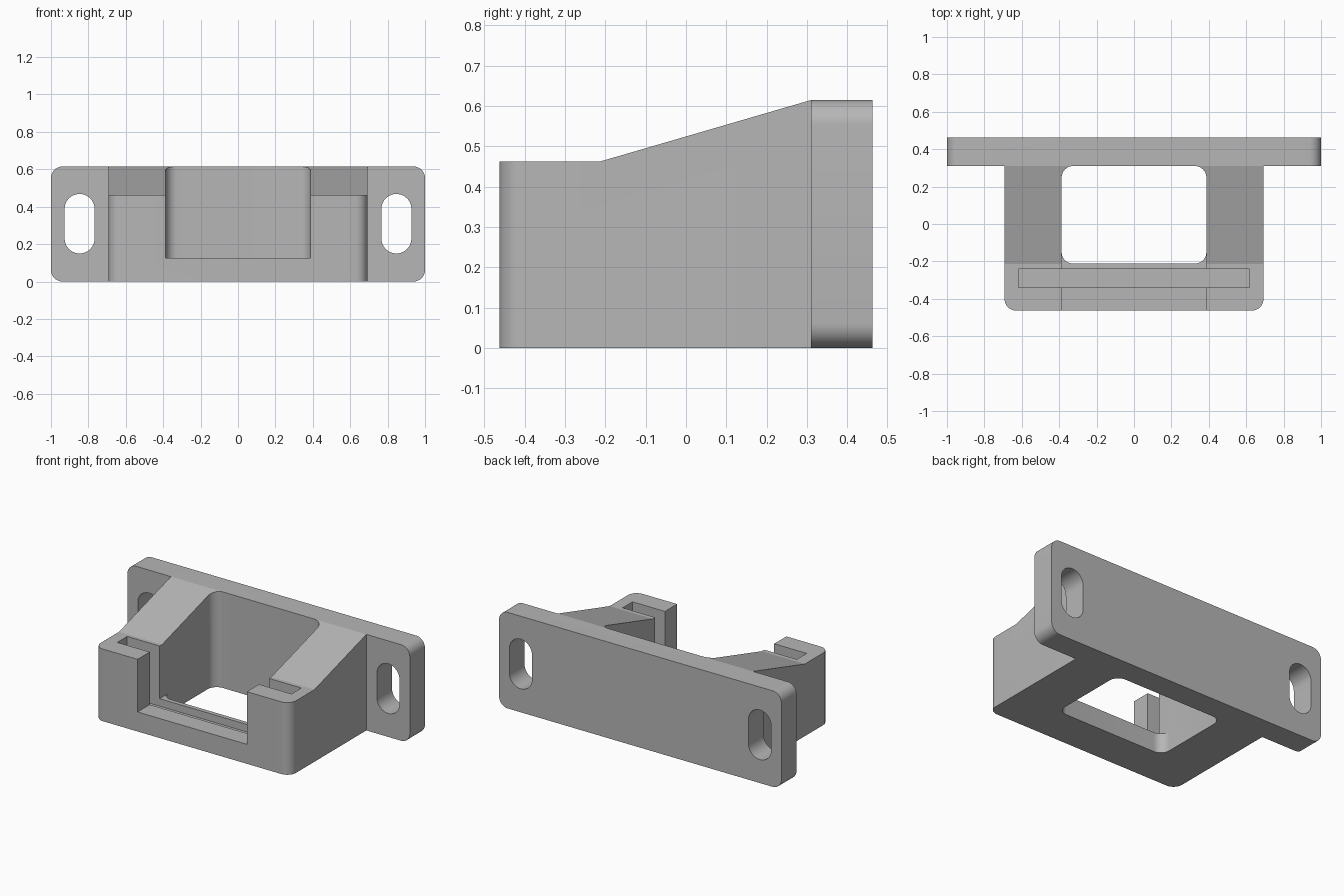
import bpy, bmesh, math

if "Cube" in bpy.data.objects:
    bpy.data.objects.remove(bpy.data.objects["Cube"], do_unlink=True)

grey = bpy.data.materials.new("plain_grey")
grey.use_nodes = True
grey.diffuse_color = (0.47, 0.47, 0.47, 1)
grey.node_tree.nodes["Principled BSDF"].inputs["Base Color"].default_value = grey.diffuse_color

HEIGHT = 0.615
PLATE_FRONT, PLATE_BACK = 0.31, 0.463
BODY_FRONT, BODY_X = -0.463, 0.692
POCKET_X, SILL = 0.387, 0.125
ROUND = 0.062


def finish(name, bm):
    bmesh.ops.recalc_face_normals(bm, faces=bm.faces)
    mesh = bpy.data.meshes.new(name)
    bm.to_mesh(mesh)
    bm.free()
    mesh.materials.append(grey)
    obj = bpy.data.objects.new(name, mesh)
    bpy.context.collection.objects.link(obj)
    return obj


def round_edges(bm, axis, radius, keep=lambda v: True):
    """Round the edges that run along one axis."""
    edges = []
    for e in bm.edges:
        d = (e.verts[1].co - e.verts[0].co).normalized()
        if abs(d[axis]) > 0.99 and all(keep(v.co) for v in e.verts):
            edges.append(e)
    bmesh.ops.bevel(bm, geom=edges, offset=radius, segments=10,
                    profile=0.5, affect='EDGES', clamp_overlap=False)
    bmesh.ops.remove_doubles(bm, verts=bm.verts, dist=0.0001)


def box(name, lo, hi, axis=2, radius=0):
    bm = bmesh.new()
    bmesh.ops.create_cube(bm, size=1)
    for v in bm.verts:
        v.co = [lo[i] if v.co[i] < 0 else hi[i] for i in range(3)]
    if radius:
        round_edges(bm, axis, radius)
    return finish(name, bm)


def combine(target, tool, operation):
    mod = target.modifiers.new(operation, 'BOOLEAN')
    mod.operation = operation
    mod.solver = 'EXACT'
    mod.object = tool
    bpy.context.view_layer.objects.active = target
    bpy.ops.object.modifier_apply(modifier=mod.name)
    bpy.data.objects.remove(tool, do_unlink=True)


# Body: sloped side profile extruded across, front corners rounded
profile = [(BODY_FRONT, 0), (0.38, 0), (0.38, HEIGHT), (PLATE_FRONT, HEIGHT),
           (-0.215, 0.462), (BODY_FRONT, 0.462)]
bm = bmesh.new()
side = bm.faces.new([bm.verts.new((-BODY_X, y, z)) for y, z in profile])
ext = bmesh.ops.extrude_face_region(bm, geom=[side])
for v in ext["geom"]:
    if isinstance(v, bmesh.types.BMVert):
        v.co.x = BODY_X
round_edges(bm, 2, ROUND, lambda co: co.y < BODY_FRONT + 0.01)
bracket = finish("mounting_bracket", bm)

# Back plate with rounded corners
combine(bracket, box("back_plate", (-1, PLATE_FRONT, 0), (1, PLATE_BACK, HEIGHT), 1, ROUND), 'UNION')

# Screw slots in both ears
for s in (-1, 1):
    slot = box("screw_slot", (s * 0.847 - 0.08, 0.2, 0.15), (s * 0.847 + 0.08, 0.6, 0.468), 1, 0.0799)
    combine(bracket, slot, 'DIFFERENCE')

# Through pocket, front opening and the panel groove
for name, lo, hi, r in (
    ("pocket", (-POCKET_X, -0.212, -0.2), (POCKET_X, PLATE_FRONT, 1), ROUND),
    ("front_opening", (-POCKET_X, -0.7, SILL), (POCKET_X, 0, 1), 0),
    ("panel_groove", (-0.617, -0.34, 0.077), (0.617, -0.24, 1), 0),
):
    combine(bracket, box(name, lo, hi, 2, r), 'DIFFERENCE')

# Smooth the rounded corners, keep real edges sharp
bpy.ops.object.select_all(action='DESELECT')
bracket.select_set(True)
bpy.context.view_layer.objects.active = bracket
bpy.ops.object.shade_smooth_by_angle(angle=math.radians(15))
